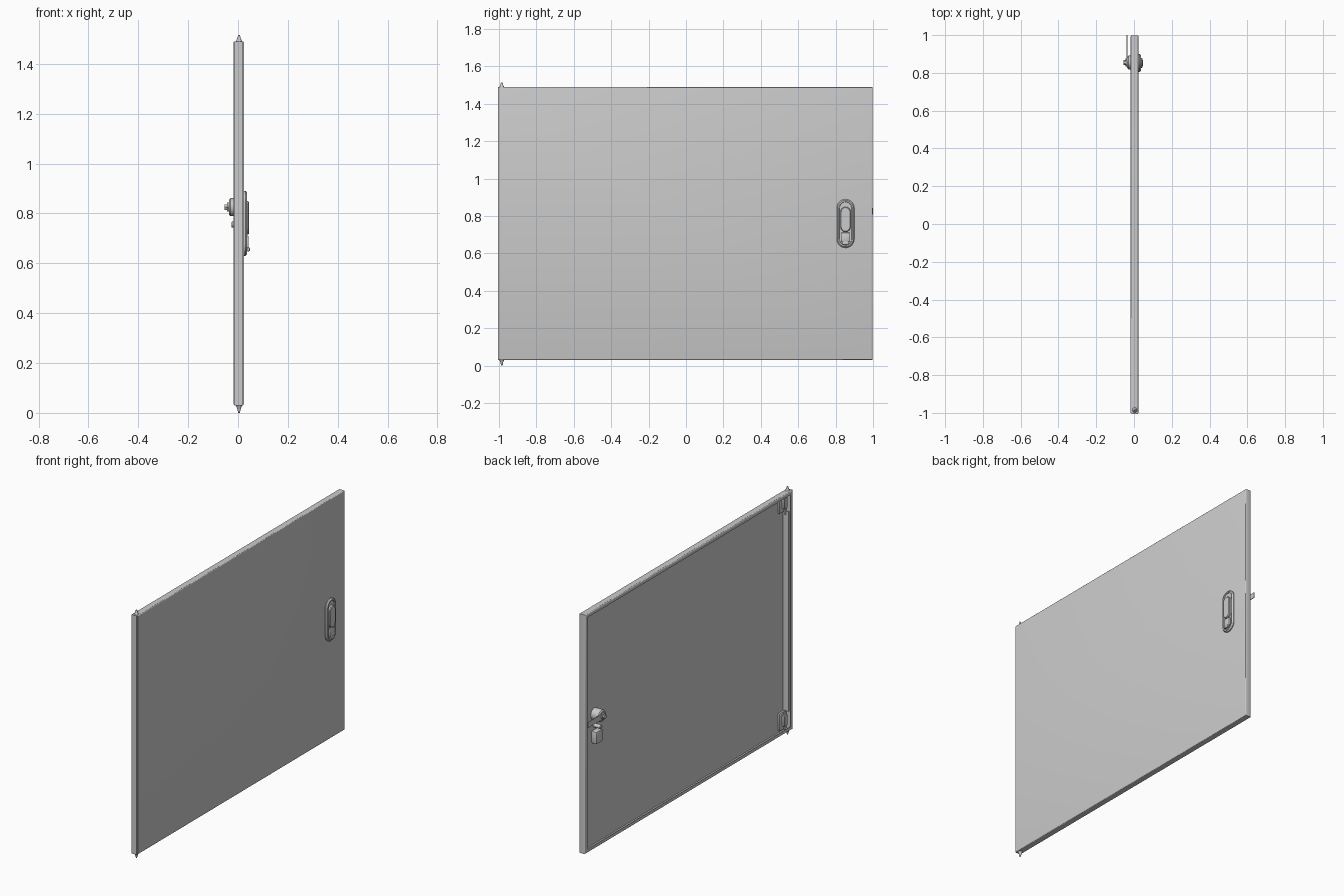
import bpy, bmesh, math
from mathutils import Vector, Matrix

cube = bpy.data.objects.get("Cube")
if cube:
    bpy.data.objects.remove(cube, do_unlink=True)

grey = bpy.data.materials.new("sheet grey")
grey.use_nodes = True
grey.diffuse_color = (0.6, 0.6, 0.6, 1)
grey.node_tree.nodes["Principled BSDF"].inputs["Base Color"].default_value = (0.6, 0.6, 0.6, 1)


def finish(bm, name, smooth=True):
    bmesh.ops.recalc_face_normals(bm, faces=bm.faces)
    mesh = bpy.data.meshes.new(name)
    bm.to_mesh(mesh)
    bm.free()
    mesh.materials.append(grey)
    ob = bpy.data.objects.new(name, mesh)
    bpy.context.collection.objects.link(ob)
    if smooth:
        bpy.ops.object.select_all(action='DESELECT')
        ob.select_set(True)
        bpy.context.view_layer.objects.active = ob
        bpy.ops.object.shade_smooth_by_angle(angle=math.radians(35))
    return ob


def box_bm(lo, hi):
    bm = bmesh.new()
    lo, hi = Vector(lo), Vector(hi)
    bmesh.ops.create_cube(bm, size=1, matrix=Matrix.Translation((lo + hi) / 2)
                          @ Matrix.Diagonal((*(hi - lo), 1)))
    return bm


def box(name, lo, hi, bevel=0):
    bm = box_bm(lo, hi)
    if bevel:
        bmesh.ops.bevel(bm, geom=bm.edges[:], offset=bevel, segments=2,
                        profile=0.5, affect='EDGES')
    return finish(bm, name)


def stack(name, rings, outline):
    """Loft an outline function through (position, size) rings and cap the ends."""
    bm = bmesh.new()
    loops = [[bm.verts.new(p) for p in outline(pos, size)] for pos, size in rings]
    n = len(loops[0])
    for a, b in zip(loops, loops[1:]):
        for i in range(n):
            bm.faces.new((a[i], a[(i + 1) % n], b[(i + 1) % n], b[i]))
    bm.faces.new(loops[0])
    bm.faces.new(loops[-1])
    return finish(bm, name)


def stadium(y, z, half, n=12):
    """Upright slot outline in the panel plane; size is its radius."""
    def outline(x, r):
        pts = []
        for sign, start in ((1, 0), (-1, math.pi)):
            for i in range(n + 1):
                t = start + math.pi * i / n
                pts.append((x, y + r * math.cos(t), z + sign * half + r * math.sin(t)))
        return pts
    return outline


def circle_x(y, z, n=24):
    return lambda x, r: [(x, y + r * math.cos(2 * math.pi * i / n),
                          z + r * math.sin(2 * math.pi * i / n)) for i in range(n)]


def circle_z(x, y, n=16):
    return lambda z, r: [(x + r * math.cos(2 * math.pi * i / n),
                          y + r * math.sin(2 * math.pi * i / n), z) for i in range(n)]


# Door tray: folded sheet with rounded bends and a lip around the open side
BACK, FRONT, LOW, HIGH = -0.018, 0.024, 0.03, 1.49
bm = box_bm((BACK, -1, LOW), (FRONT, 0.998, HIGH))
bends = [e for e in bm.edges
         if abs(e.verts[0].co.x - e.verts[1].co.x) < 0.001
         and (e.verts[0].co.z + e.verts[1].co.z) / 2 not in (0,)
         and not all(v.co.y < -0.9 for v in e.verts)]
bmesh.ops.bevel(bm, geom=bends, offset=0.007, segments=3, profile=0.5, affect='EDGES')
bm.faces.ensure_lookup_table()
face = max((f for f in bm.faces if f.normal.x < -0.9), key=lambda f: f.calc_area())
bmesh.ops.inset_region(bm, faces=[face], thickness=0.022)


def sink(face, depth, spread=0):
    out = bmesh.ops.extrude_discrete_faces(bm, faces=[face])["faces"][0]
    c = out.calc_center_median()
    for v in out.verts:
        v.co.x += depth
        v.co.y += math.copysign(spread, v.co.y - c.y)
        v.co.z += math.copysign(spread, v.co.z - c.z)
    return out


face = sink(face, 0.004)
face = sink(face, 0, 0.022)
face = sink(face, 0.034)
finish(bm, "door_panel")

# Hinge pins, brackets and the stiffening rib on the pivot side
for name, tip, base, inner in (("lower", 0.0, LOW, 0.15), ("upper", 1.515, HIGH, 1.37)):
    step = (base - tip) / 3
    stack(name + "_hinge_pin", [(tip, 0.003), (tip + step, 0.006),
                                (tip + 2 * step, 0.008), (base, 0.013)],
          circle_z(0.004, -0.985))
    lo, hi = sorted((inner, base + (0.012 if base < 1 else -0.012)))
    box(name + "_hinge_plate", (0.008, -0.975, lo), (0.021, -0.915, hi), 0.003)
    box(name + "_hinge_block", (-0.008, -0.972, lo + 0.025), (0.01, -0.935, hi - 0.02), 0.003)
    stack(name + "_hinge_rod", [(lo - 0.01, 0.006), (hi + 0.01, 0.006)],
          circle_z(-0.004, -0.95))
box("hinge_side_rib", (-0.016, -0.975, 0.15), (0.021, -0.966, 1.37))

# Swing handle on the outer face: escutcheon, recessed rim, lever and push button
stack("handle_escutcheon", [(0.02, 0.047), (0.03, 0.047), (0.037, 0.041),
                            (0.037, 0.034), (0.031, 0.032)],
      stadium(0.853, 0.76, 0.083))
stack("handle_lever", [(0.03, 0.027), (0.04, 0.027), (0.044, 0.023)],
      stadium(0.853, 0.782, 0.04))
box("handle_button", (0.03, 0.828, 0.66), (0.043, 0.878, 0.712), 0.006)
box("handle_button_lip", (0.035, 0.836, 0.648), (0.048, 0.87, 0.664), 0.004)

# Lock body, boss and cam blade on the inner side
stack("lock_boss", [(0.021, 0.036), (-0.03, 0.036), (-0.036, 0.03)], circle_x(0.855, 0.825))
stack("lock_bolt", [(-0.034, 0.021), (-0.045, 0.021), (-0.045, 0.013), (-0.055, 0.013)],
      circle_x(0.855, 0.825, 6))
box("lock_cam", (-0.039, 0.86, 0.808), (-0.035, 1.0, 0.842))
stack("lock_screw", [(0.021, 0.012), (-0.024, 0.012), (-0.027, 0.009)],
      circle_x(0.855, 0.755, 16))
box("lock_housing", (-0.015, 0.825, 0.655), (0.021, 0.885, 0.73), 0.006)
